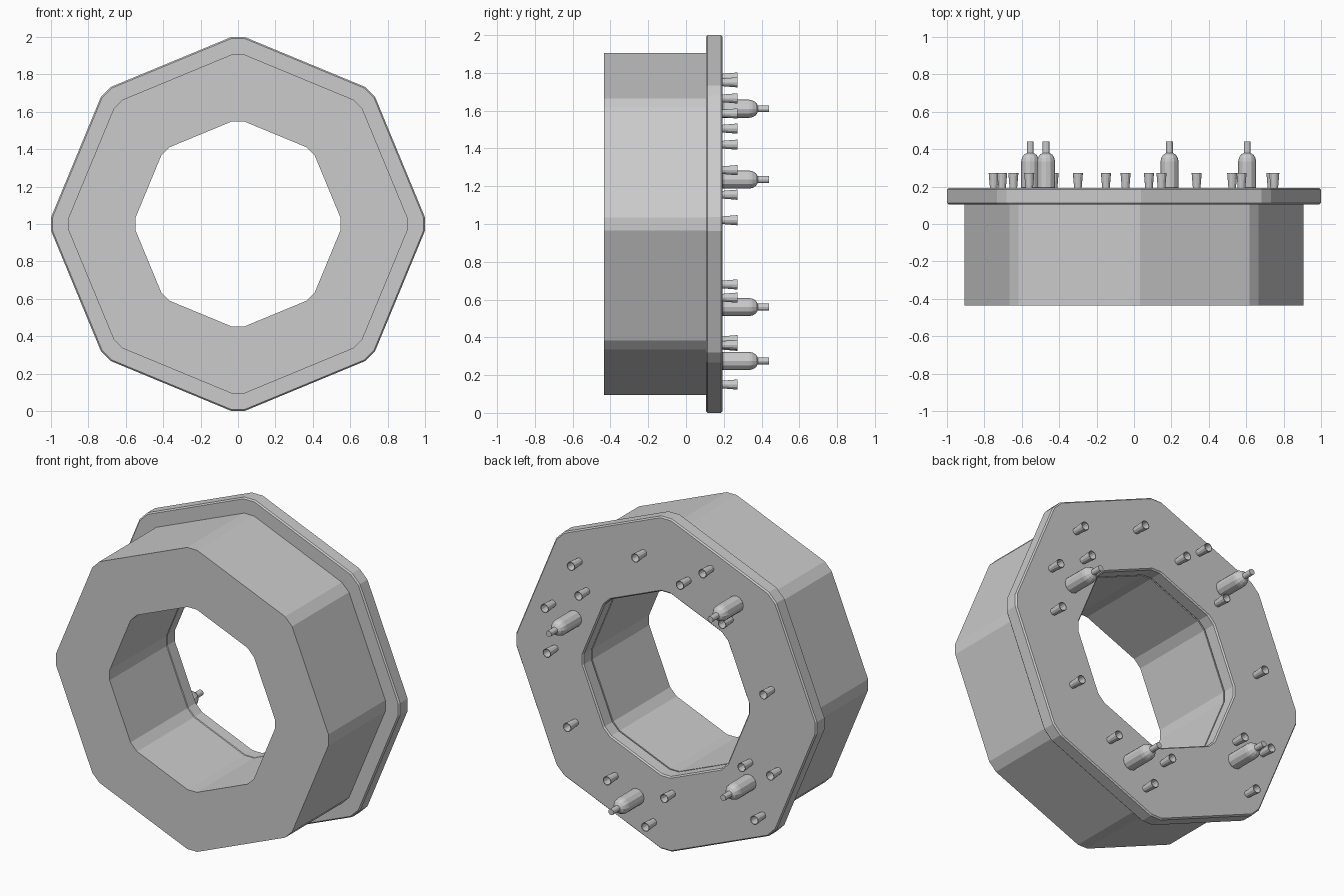
import bpy, bmesh
from math import sin, cos, pi, radians

if "Cube" in bpy.data.objects:
    bpy.data.objects.remove(bpy.data.objects["Cube"])

CZ = 1.0  # height of the ring centre


def finish(name, bm):
    bmesh.ops.recalc_face_normals(bm, faces=bm.faces[:])
    me = bpy.data.meshes.new(name)
    bm.to_mesh(me)
    bm.free()
    ob = bpy.data.objects.new(name, me)
    bpy.context.collection.objects.link(ob)
    return ob


def octagon(r, half):
    """Octagon with small chamfered corners, each spanning +-half degrees."""
    return [(r * cos(radians(45 * k + s * half)), r * sin(radians(45 * k + s * half)))
            for k in range(8) for s in (-1, 1)]


def ring(name, sections):
    """Closed loft through (radius, corner half-angle, y) sections."""
    bm = bmesh.new()
    loops = [[bm.verts.new((x, y, CZ + z)) for x, z in octagon(r, a)] for r, a, y in sections]
    for i, A in enumerate(loops):
        B = loops[(i + 1) % len(loops)]
        for j in range(16):
            k = (j + 1) % 16
            bm.faces.new((A[j], A[k], B[k], B[j]))
    return finish(name, bm)


def lathe(name, x, z, profile, sides):
    """Spin a (radius, y) profile around the y direction; end loops are capped."""
    bm = bmesh.new()
    loops = [[bm.verts.new((x + r * cos(2 * pi * i / sides), y, z + r * sin(2 * pi * i / sides)))
              for i in range(sides)] for r, y in profile]
    for A, B in zip(loops, loops[1:]):
        for j in range(sides):
            k = (j + 1) % sides
            bm.faces.new((A[j], A[k], B[k], B[j]))
    bm.faces.new(loops[0])
    bm.faces.new(loops[-1])
    return finish(name, bm)


# Counter body
ring("counter_body", [(0.907, 2.1, -0.435), (0.907, 2.1, 0.105),
                      (0.55, 3.2, 0.105), (0.55, 3.2, -0.435)])

# Counter top with small edge bevels
b = 0.008
ring("counter_top", [(1 - b, 2.1, 0.105), (1.0, 2.1, 0.105 + b), (1.0, 2.1, 0.192 - b),
                     (1 - b, 2.1, 0.192), (0.55 + b, 3.2, 0.192), (0.55, 3.2, 0.192 - b),
                     (0.55, 3.2, 0.105 + b), (0.55 + b, 3.2, 0.105)])

# Bottles
bottle = [(0.044, 0.19), (0.048, 0.195), (0.048, 0.335), (0.044, 0.353), (0.034, 0.370),
          (0.018, 0.380), (0.018, 0.440)]
for i, (x, z) in enumerate([(0.605, 1.235), (-0.47, 1.61), (-0.555, 0.56), (0.19, 0.275)]):
    lathe(f"bottle_{i + 1}", x, z, bottle, 12)

# Hollow drinking cups
cup = [(0.020, 0.19), (0.027, 0.273), (0.023, 0.273), (0.017, 0.20)]
cups = [(0.575, 1.585), (0.147, 1.75), (-0.15, 1.665), (-0.30, 1.775),
        (0.75, 1.285), (0.525, 1.42), (0.735, 1.02), (-0.43, 1.505),
        (-0.705, 1.155), (0.60, 0.61), (0.335, 0.36), (-0.045, 0.355),
        (0.08, 0.15), (-0.56, 0.68), (-0.75, 0.68), (-0.645, 0.385)]
for i, (x, z) in enumerate(cups):
    lathe(f"cup_{i + 1}", x, z, cup, 12)
